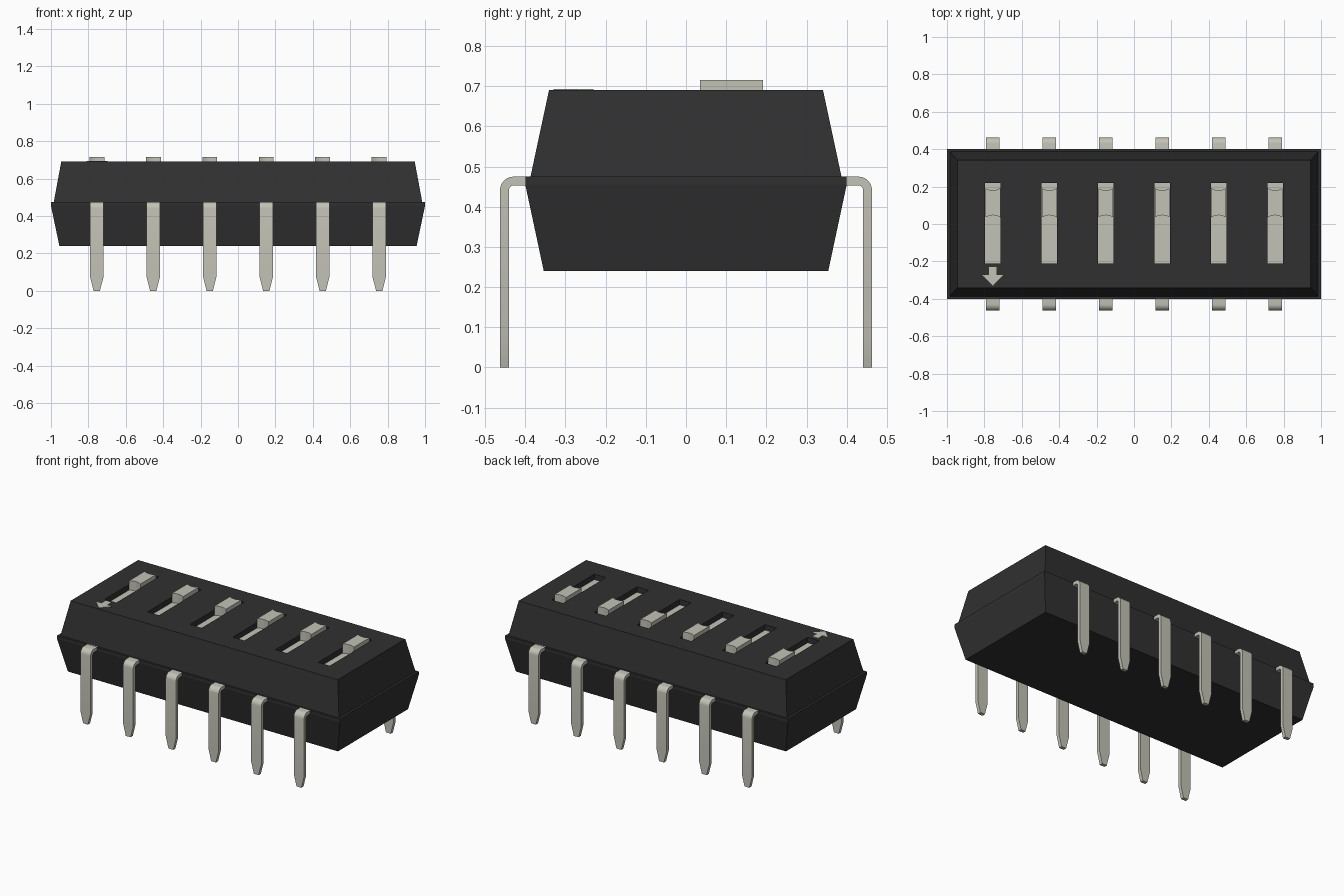
import bpy, bmesh
from math import sin, cos, pi

cube = bpy.data.objects.get("Cube")
if cube:
    bpy.data.objects.remove(cube, do_unlink=True)


def material(name, rgb):
    m = bpy.data.materials.new(name)
    m.use_nodes = True
    colour = (*rgb, 1)
    m.diffuse_color = colour
    m.node_tree.nodes["Principled BSDF"].inputs["Base Color"].default_value = colour
    return m


BLACK = material("black plastic", (0.03, 0.03, 0.03))
METAL = material("pale metal", (0.55, 0.54, 0.465))


def loft(name, rings, mat):
    """Skin a list of equal-length closed rings and cap both ends."""
    bm = bmesh.new()
    loops = [[bm.verts.new(p) for p in ring] for ring in rings]
    n = len(loops[0])
    for a, b in zip(loops, loops[1:]):
        for i in range(n):
            j = (i + 1) % n
            bm.faces.new((a[i], a[j], b[j], b[i]))
    bm.faces.new(loops[0])
    bm.faces.new(loops[-1])
    bmesh.ops.recalc_face_normals(bm, faces=bm.faces)
    mesh = bpy.data.meshes.new(name)
    bm.to_mesh(mesh)
    bm.free()
    mesh.materials.append(mat)
    ob = bpy.data.objects.new(name, mesh)
    bpy.context.collection.objects.link(ob)
    return ob


def prism(name, outline, z0, z1, mat):
    return loft(name, [[(x, y, z) for x, y in outline] for z in (z0, z1)], mat)


def rect(x0, x1, y0, y1):
    return [(x0, y0), (x1, y0), (x1, y1), (x0, y1)]


# Layout
columns = [-0.755 + 0.302 * i for i in range(6)]
TOP = 0.69
FLOOR = TOP - 0.037
HALF_SLOT = 0.041

# Body: tapered lower half, narrow rim, tapered upper half
levels = [(0.955, 0.354, 0.24), (1.0, 0.4, 0.455), (1.0, 0.4, 0.475),
          (0.985, 0.387, 0.475), (0.945, 0.341, TOP)]
body = loft("body", [[(x, y, z) for x, y in rect(-hx, hx, -hy, hy)]
                     for hx, hy, z in levels], BLACK)

# Slots cut in the top
for x in columns:
    cutter = prism("slot_cutter", rect(x - HALF_SLOT, x + HALF_SLOT, -0.21, 0.22),
                   FLOOR, TOP + 0.1, BLACK)
    cutter.hide_render = True
    mod = body.modifiers.new("slot", "BOOLEAN")
    mod.operation = "DIFFERENCE"
    mod.solver = "EXACT"
    mod.object = cutter
    bpy.context.view_layer.objects.active = body
    bpy.ops.object.modifier_apply(modifier=mod.name)
    bpy.data.objects.remove(cutter, do_unlink=True)

# Slot floors and sliders with hollowed ends
for i, x in enumerate(columns, 1):
    prism(f"slot_floor_{i}", rect(x - HALF_SLOT, x + HALF_SLOT, -0.21, 0.22),
          FLOOR - 0.004, FLOOR + 0.002, METAL)
    steps = [k / 4 - 1 for k in range(9)]
    near = [(x + 0.04 * t, 0.035 + 0.012 * (1 - t * t)) for t in steps]
    far = [(x - 0.04 * t, 0.192 - 0.012 * (1 - t * t)) for t in steps]
    prism(f"slider_{i}", near + far, FLOOR, 0.715, METAL)

# Arrow mark
ax = columns[0]
half = [(0.02, -0.23), (0.02, -0.273), (0.056, -0.273)]
arrow = [(ax + x, y) for x, y in half] + [(ax, -0.33)]
arrow += [(ax - x, y) for x, y in reversed(half)]
prism("arrow_mark", arrow, TOP - 0.002, TOP + 0.003, METAL)

# Bent pins: outer and inner edge of each section, with half width
OUT, THICK, R_OUT, R_IN = 0.463, 0.022, 0.034, 0.012
cy, cz = OUT - R_OUT, 0.475 - R_OUT
sections = [((0.38, 0.475), (0.38, 0.475 - THICK), 0.036)]
for k in range(7):
    a = pi / 2 * (1 - k / 6)
    sections.append(((cy + R_OUT * cos(a), cz + R_OUT * sin(a)),
                     (cy + R_IN * cos(a), cz + R_IN * sin(a)), 0.036))
for z, w in ((0.075, 0.036), (0.0, 0.017)):
    sections.append(((OUT, z), (OUT - THICK, z), w))

for side, label in ((-1, "front"), (1, "back")):
    for i, x in enumerate(columns, 1):
        rings = [[(x - w, side * o[0], o[1]), (x + w, side * o[0], o[1]),
                  (x + w, side * n[0], n[1]), (x - w, side * n[0], n[1])]
                 for o, n, w in sections]
        pin = loft(f"{label}_pin_{i}", rings, METAL)
        bpy.ops.object.select_all(action="DESELECT")
        pin.select_set(True)
        bpy.context.view_layer.objects.active = pin
        bpy.ops.object.shade_smooth_by_angle(angle=pi / 9)
